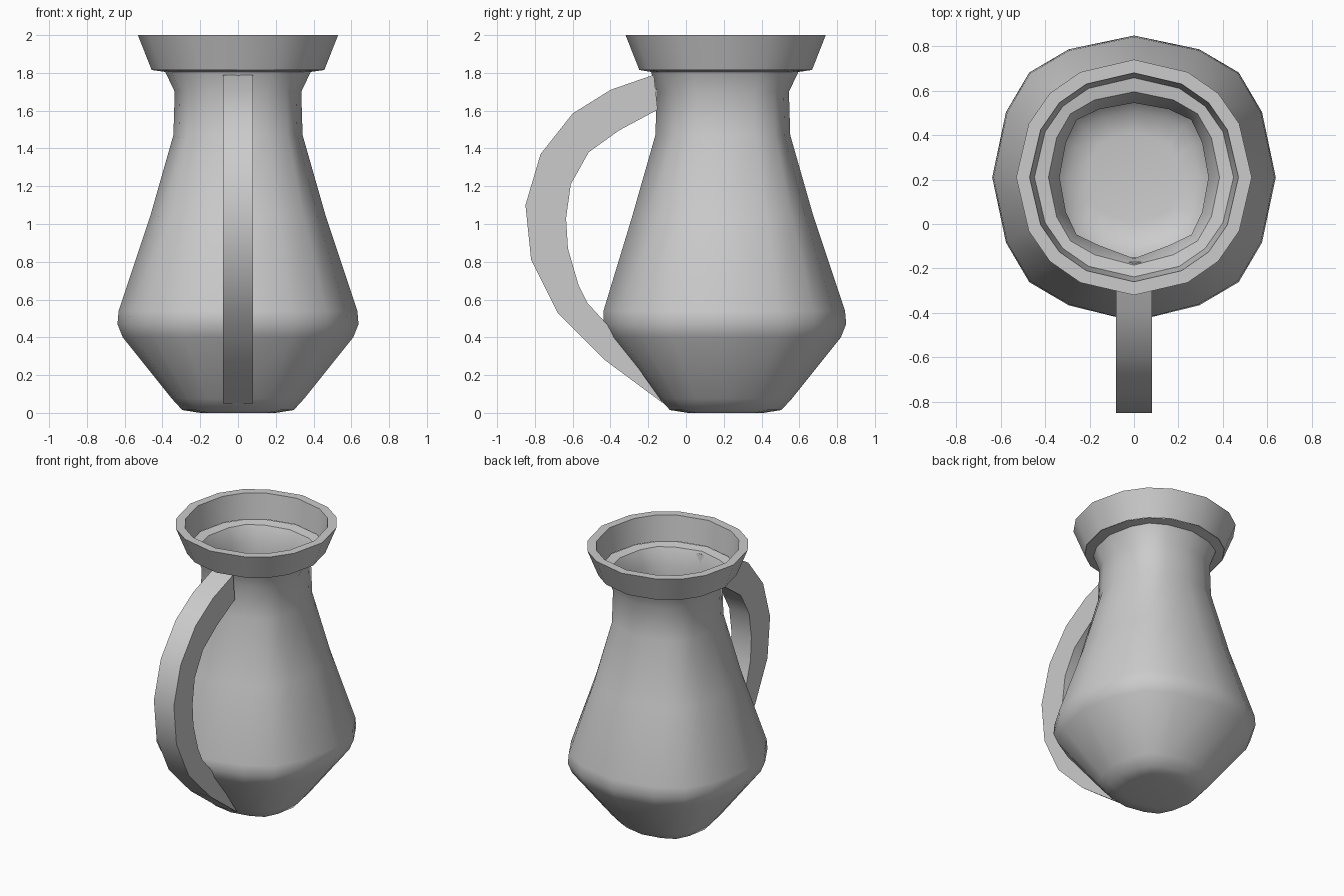
import bpy, math

if "Cube" in bpy.data.objects:
    bpy.data.objects.remove(bpy.data.objects["Cube"])

CY = 0.21                       # centre of the vessel along y
# angles inside one quadrant and how much each follows the squarish bulge
STEPS = [(0, 0.0), (27, 0.3), (45, 1.0), (63, 0.3)]


def add_object(name, verts, faces, angle):
    mesh = bpy.data.meshes.new(name)
    mesh.from_pydata(verts, [], faces)
    mesh.update()
    ob = bpy.data.objects.new(name, mesh)
    bpy.context.collection.objects.link(ob)
    bpy.ops.object.select_all(action='DESELECT')
    bpy.context.view_layer.objects.active = ob
    ob.select_set(True)
    bpy.ops.object.mode_set(mode='EDIT')
    bpy.ops.mesh.select_all(action='SELECT')
    bpy.ops.mesh.normals_make_consistent(inside=False)
    bpy.ops.object.mode_set(mode='OBJECT')
    if angle:
        bpy.ops.object.shade_smooth_by_angle(angle=math.radians(angle))
    return ob


def ring(r, z, square, bulge):
    """16-sided squarish ring; bulge pushes out the point under the handle."""
    pts = []
    for q in range(4):
        for i, (deg, w) in enumerate(STEPS):
            a = math.radians(deg + 90 * q)
            rr = r * (1 + square * w)
            if q == 3 and i == 0:
                rr += bulge
            pts.append((rr * math.cos(a), CY + rr * math.sin(a), z))
    return pts


def lathe(name, profile, closed, angle):
    n = 16
    verts = [p for row in profile for p in ring(*row)]
    m = len(profile)
    faces = []
    for k in range(m if closed else m - 1):
        a, b = k * n, ((k + 1) % m) * n
        for i in range(n):
            j = (i + 1) % n
            faces.append((a + i, a + j, b + j, b + i))
    if not closed:
        faces.append(tuple(reversed(range(n))))
    return add_object(name, verts, faces, angle)


# body: radius, height, squareness, bulge toward the handle
lathe("jug_body", [
    (0.20, 0.00, 0.08, 0), (0.295, 0.015, 0.08, 0), (0.35, 0.075, 0.07, 0),
    (0.61, 0.40, 0.045, 0), (0.638, 0.47, 0.045, 0.01),
    (0.632, 0.54, 0.045, 0.015), (0.465, 1.04, 0.06, 0.03),
    (0.342, 1.47, 0.09, 0.03), (0.335, 1.70, 0.09, 0.03),
    (0.385, 1.805, 0.05, 0.01), (0.455, 1.815, 0.01, 0)], False, 50)

# flared collar around the mouth
lathe("jug_rim", [
    (0.457, 1.815, 0.01, 0), (0.53, 2.00, 0.01, 0),
    (0.47, 2.00, 0.01, 0), (0.448, 1.82, 0.01, 0)], True, 30)

# handle: outer and inner side curves in the y-z plane
outer = [(-0.17, 1.79), (-0.40, 1.71), (-0.60, 1.585), (-0.77, 1.37),
         (-0.85, 1.10), (-0.82, 0.81), (-0.68, 0.53), (-0.43, 0.28),
         (-0.12, 0.05)]
inner = [(-0.15, 1.605), (-0.355, 1.495), (-0.515, 1.38), (-0.61, 1.21),
         (-0.635, 1.03), (-0.625, 0.87), (-0.57, 0.68), (-0.52, 0.58),
         (-0.41, 0.46)]
W = 0.08
verts, faces = [], []
for (oy, oz), (iy, iz) in zip(outer, inner):
    verts += [(-W, oy, oz), (W, oy, oz), (W, iy, iz), (-W, iy, iz)]
for k in range(len(outer) - 1):
    a = 4 * k
    for i in range(4):
        j = (i + 1) % 4
        faces.append((a + i, a + j, a + 4 + j, a + 4 + i))
end = len(verts)
faces += [(3, 2, 1, 0), (end - 4, end - 3, end - 2, end - 1)]
add_object("jug_handle", verts, faces, 40)
